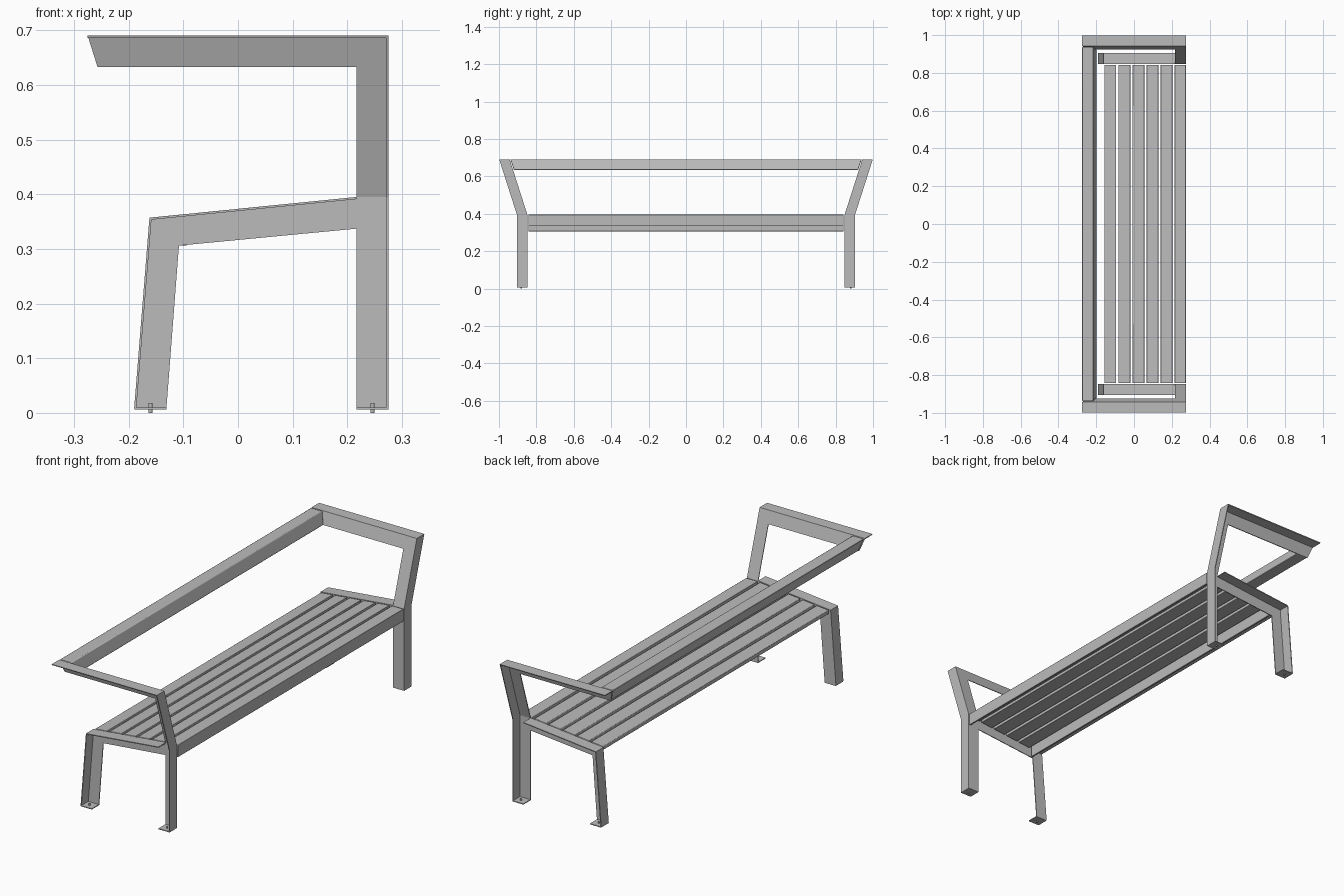
import bpy, bmesh, math
from mathutils import Vector

cube = bpy.data.objects.get("Cube")
if cube:
    bpy.data.objects.remove(cube, do_unlink=True)

steel = bpy.data.materials.new("grey_steel")
steel.use_nodes = True
GREY = (0.5, 0.5, 0.5, 1)
steel.diffuse_color = GREY
steel.node_tree.nodes["Principled BSDF"].inputs["Base Color"].default_value = GREY

T = 0.004                    # plate thickness
INNER, OUTER = 0.848, 0.904  # frame depth range along y
SEAT_Z, LEAN = 0.395, 0.32   # arm frames lean outwards above the seat


def prism(name, profile, y0, y1, lean=0.0, bevel=0.0):
    """Extrude an XZ profile from y0 to y1, sliding y with height by lean."""
    bm = bmesh.new()
    rings = []
    for y in (y0, y1):
        sign = 1 if y > 0 else -1
        rings.append([bm.verts.new((x, y + sign * lean * (z - SEAT_Z), z)) for x, z in profile])
    a, b = rings
    bm.faces.new(a)
    bm.faces.new(b[::-1])
    for i in range(len(a)):
        j = (i + 1) % len(a)
        bm.faces.new((a[i], b[i], b[j], a[j]))
    bmesh.ops.recalc_face_normals(bm, faces=bm.faces)
    mesh = bpy.data.meshes.new(name)
    bm.to_mesh(mesh)
    bm.free()
    mesh.materials.append(steel)
    obj = bpy.data.objects.new(name, mesh)
    bpy.context.collection.objects.link(obj)
    if bevel:
        mod = obj.modifiers.new("soft_edges", 'BEVEL')
        mod.width, mod.segments = bevel, 2
        bpy.context.view_layer.objects.active = obj
        obj.select_set(True)
        bpy.ops.object.shade_smooth_by_angle(angle=math.radians(50))
        obj.select_set(False)


def strip(path, t):
    """Close an open path into a band of thickness t on its right-hand side."""
    pts = [Vector(p) for p in path]
    normals = []
    for p, q in zip(pts, pts[1:]):
        d = (q - p).normalized()
        normals.append(Vector((d.y, -d.x)))
    inner = []
    for i, p in enumerate(pts):
        n0, n1 = normals[max(i - 1, 0)], normals[min(i, len(normals) - 1)]
        m = n0 + n1
        inner.append(p + m * (2 * t / m.dot(m)))
    return pts + inner[::-1]


# Outlines shared by both ends
front_outer = [(-0.19, 0.008), (-0.162, 0.357), (0.217, SEAT_Z)]
front_web = front_outer + [(0.217, 0.337), (-0.108, 0.306), (-0.131, 0.008)]
back_web = [(0.217, 0.008), (0.217, SEAT_Z), (0.275, SEAT_Z), (0.275, 0.008)]
arm_outer = [(-0.275, 0.69), (0.275, 0.69), (0.275, SEAT_Z)]
arm_web = arm_outer + [(0.217, SEAT_Z), (0.217, 0.633), (-0.257, 0.633)]

for s, side in ((1, "left"), (-1, "right")):
    web = (s * INNER, s * (INNER + T))
    full = (s * INNER, s * OUTER)
    # Angle-section frame: inner web plus outward flange
    prism(f"front_leg_web_{side}", front_web, *web)
    prism(f"front_leg_flange_{side}", strip(front_outer, T), *full)
    prism(f"back_leg_web_{side}", back_web, *web)
    prism(f"back_leg_flange_{side}", strip([(0.275, SEAT_Z), (0.275, 0.008)], T), *full)
    prism(f"arm_web_{side}", arm_web, *web, lean=LEAN)
    prism(f"arm_flange_{side}", strip(arm_outer, T), *full, lean=LEAN)
    # Foot plates with anchor bolts
    for end, x in (("front", -0.16), ("back", 0.246)):
        foot = [(x - 0.029, 0.006), (x + 0.029, 0.006), (x + 0.029, 0.01), (x - 0.029, 0.01)]
        prism(f"{end}_foot_{side}", foot, *full)
        bpy.ops.mesh.primitive_cylinder_add(vertices=12, radius=0.004, depth=0.018,
                                            location=(x, s * 0.88, 0.009))
        bolt = bpy.context.object
        bolt.name = f"{end}_bolt_{side}"
        bolt.data.materials.append(steel)
        bolt.select_set(False)

# Six thin seat slats; the first and last are angles with a downward flange
SLOPE, SLAT_T, FLANGE_T, LENGTH = 0.1, 0.018, 0.008, 0.843
for i in range(6):
    x0 = -0.156 + 0.0742 * i
    x1 = min(x0 + 0.062, 0.275)
    z0, z1 = (min(SEAT_Z, SEAT_Z - SLOPE * (0.217 - x)) for x in (x0, x1))
    profile = [(x0, z0), (x1, z1)]
    if i in (0, 5):
        low = z1 - 0.058
        profile += [(x1, low), (x1 - FLANGE_T, low), (x1 - FLANGE_T, z1 - SLAT_T)]
    else:
        profile.append((x1, z1 - SLAT_T))
    profile.append((x0, z0 - SLAT_T))
    prism(f"seat_slat_{i + 1}", profile, -LENGTH, LENGTH, bevel=0.002)

# Top rail between the arms, ends following their lean
prism("top_rail", [(-0.275, 0.69), (-0.215, 0.69), (-0.198, 0.635), (-0.257, 0.635)],
      -0.844, 0.844, lean=LEAN, bevel=0.003)
